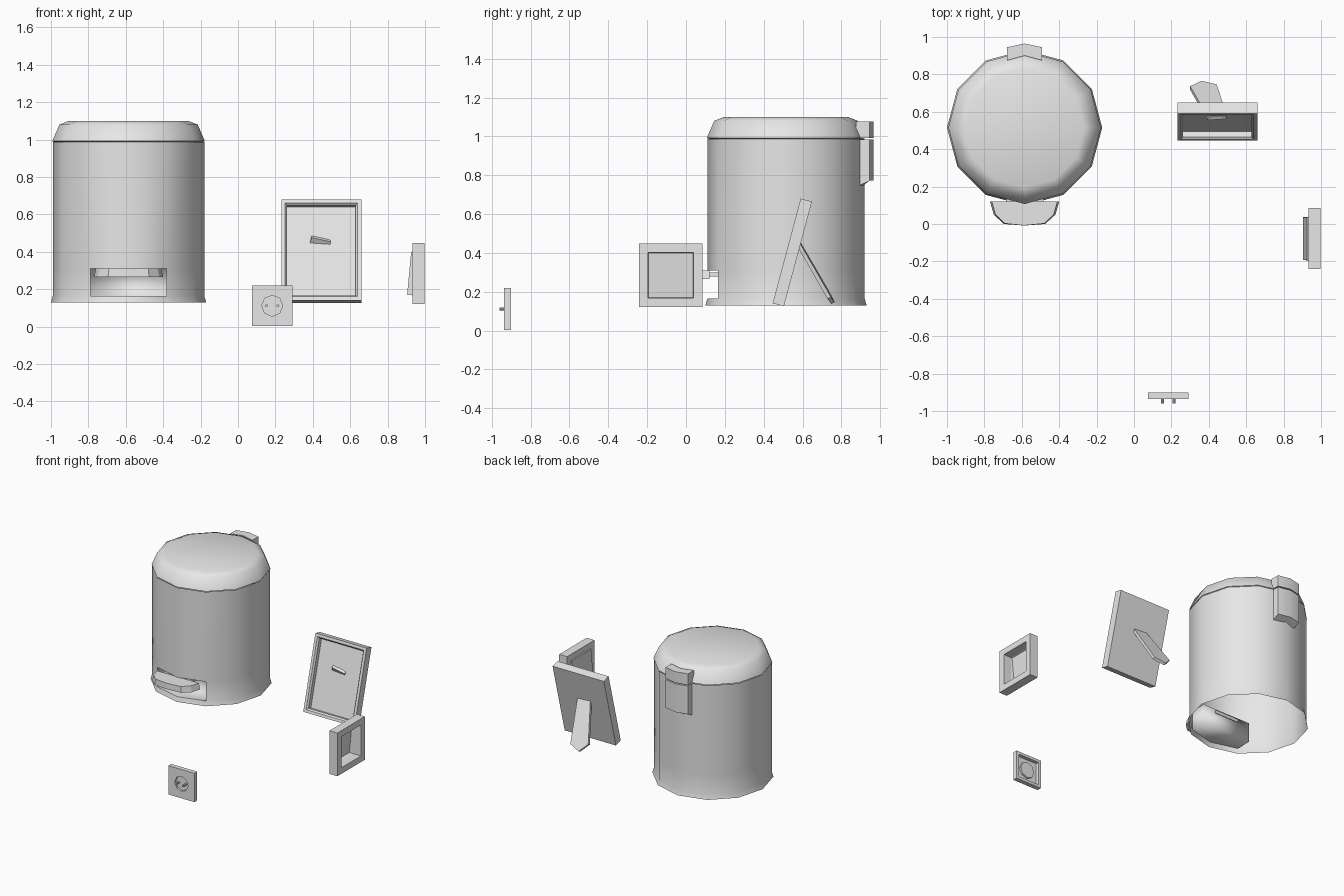
import bpy, bmesh
from math import sin, cos, pi, radians
from mathutils import Vector, Matrix

cube = bpy.data.objects.get("Cube")
if cube:
    bpy.data.objects.remove(cube, do_unlink=True)

grey = bpy.data.materials.new("light_grey")
grey.use_nodes = True
grey.diffuse_color = (0.8, 0.8, 0.8, 1)
grey.node_tree.nodes["Principled BSDF"].inputs["Base Color"].default_value = (0.8, 0.8, 0.8, 1)


def loft(name, rings, start=True, end=True, wrap=False, skip=None, smooth=None, flip=False, matrix=None):
    """Bridge equal-sized rings of points; cap the ends or wrap round to the first ring."""
    bm = bmesh.new()
    rows = [[bm.verts.new(p) for p in ring] for ring in rings]
    n = len(rows[0])
    pairs = list(zip(rows, rows[1:])) + ([(rows[-1], rows[0])] if wrap else [])
    for k, (a, b) in enumerate(pairs):
        for i in range(n):
            if skip and skip(k, i):
                continue
            j = (i + 1) % n
            bm.faces.new((a[i], a[j], b[j], b[i]))
    if start and not wrap:
        bm.faces.new(rows[0][::-1])
    if end and not wrap:
        bm.faces.new(rows[-1])
    bmesh.ops.recalc_face_normals(bm, faces=bm.faces)
    if flip:
        bmesh.ops.reverse_faces(bm, faces=bm.faces)
    mesh = bpy.data.meshes.new(name)
    bm.to_mesh(mesh)
    bm.free()
    mesh.materials.append(grey)
    obj = bpy.data.objects.new(name, mesh)
    bpy.context.collection.objects.link(obj)
    if matrix:
        obj.matrix_world = matrix
    if smooth:
        bpy.ops.object.select_all(action='DESELECT')
        obj.select_set(True)
        bpy.context.view_layer.objects.active = obj
        bpy.ops.object.shade_smooth_by_angle(angle=radians(smooth))
    return obj


# --- Pedal bin ---
CX, CY = -0.585, 0.515
R = 0.405


def circle(r, z, n=12):
    return [(CX + r * cos(2 * pi * i / n), CY + r * sin(2 * pi * i / n), z) for i in range(n)]


def outline(points, z):
    """Outline around the bin's axis in x, at a constant height."""
    return [(CX + x, y, z) for x, y in points]


def mirrored(half):
    """Complete a half outline (x >= 0) across the bin's middle plane."""
    return half + [(-x, y) for x, y in reversed(half) if x > 0]


# open-bottomed body, with the two front facets of the pedal band left out
loft("bin_body", [circle(0.415, 0.13), circle(R, 0.165), circle(R, 0.31), circle(R, 0.987)],
     start=False, end=False, skip=lambda k, i: k == 1 and i in (8, 9), smooth=40)
loft("bin_lid", [circle(0.398, 0.987), circle(0.408, 0.992), circle(0.37, 1.08), circle(0.32, 1.1)],
     start=False, smooth=60)

# pedal recess: the front two sides stay open
fx, fy = R * cos(pi / 3), CY - R * sin(pi / 3)
niche = [(-fx, fy), (0, CY - R), (fx, fy), (fx, 0.285), (-fx, 0.285)]
loft("pedal_recess", [outline(niche, 0.165), outline(niche, 0.31)],
     skip=lambda k, i: i < 2, smooth=100, flip=True)

# pedal and its neck
pedal_top = mirrored([(0, -0.008), (0.105, 0.003), (0.155, 0.05), (0.175, 0.12)])
pedal_low = mirrored([(0, -0.008), (0.11, 0.0), (0.165, 0.05), (0.185, 0.12)])
loft("pedal", [outline(pedal_low, 0.265), outline(pedal_top, 0.31)])
neck = [(-0.1, 0.11), (0.1, 0.11), (0.1, 0.29), (-0.1, 0.29)]
loft("pedal_neck", [outline(neck, 0.278), outline(neck, 0.3)])

# two-part hinge at the back
hinge_lid = [(-0.093, 0.945), (0, 0.965), (0.093, 0.945), (0.093, 0.875), (0, 0.9), (-0.093, 0.875)]
loft("hinge_upper", [outline(hinge_lid, 0.993), outline(hinge_lid, 1.077)], smooth=30)
hinge_low = [(CX + x, y, 0.738 if y < 0.92 else 0.772) for x, y in hinge_lid]
loft("hinge_lower", [hinge_low, outline(hinge_lid, 0.985)], smooth=30)

# --- Picture frame, leaning back ---
FW, FH = 0.2135, 0.558


def frame_rect(inset, y):
    x, lo, hi = FW - inset, inset, FH - inset
    return [(-x, y, lo), (x, y, lo), (x, y, hi), (-x, y, hi)]


lean = Matrix.Translation((0.4455, 0.446, 0.141)) @ Matrix.Rotation(radians(-15), 4, 'X')
loft("picture_frame", [frame_rect(0, 0.06), frame_rect(0, 0), frame_rect(0.02, 0),
                       frame_rect(0.03, 0.012), frame_rect(0.03, 0.042)], matrix=lean)

# pointed, skewed support leg
top, tip = Vector((0.445, 0.567, 0.47)), Vector((0.36, 0.757, 0.142))
down = (tip - top).normalized()
side = Vector((0.97, 0.08, -0.24))
side = (side - down * side.dot(down)).normalized()
out = side.cross(down)
length = (tip - top).length
shape = [(-0.052, 0), (0.052, 0), (0.073, length - 0.05), (0, length), (-0.073, length - 0.05)]
loft("frame_leg", [[top + side * s + down * d + out * t for s, d in shape] for t in (-0.01, 0.01)])

# --- Wall switch ---
SY, SZ = -0.078, 0.285


def switch_rect(half, x, slope=0.0):
    return [(x + slope * (1 if b > 0 else 0), SY + a * half, SZ + b * half)
            for a, b in ((-1, -1), (1, -1), (1, 1), (-1, 1))]


loft("switch_surround", [switch_rect(0.163, 0.932), switch_rect(0.163, 0.998),
                         switch_rect(0.117, 0.998), switch_rect(0.117, 0.932)], wrap=True)
loft("switch_rocker", [switch_rect(0.117, 0.932), switch_rect(0.114, 0.904, 0.022)], start=False)

# --- Wall socket ---
OX, OZ = 0.183, 0.112
compass = [(1, 0), (1, 1), (0, 1), (-1, 1), (-1, 0), (-1, -1), (0, -1), (1, -1)]


def square(half, y):
    return [(OX + a * half, y, OZ + b * half) for a, b in compass]


def ring(r, y, x=OX, z=OZ):
    return [(x + r * cos(i * pi / 4), y, z + r * sin(i * pi / 4)) for i in range(8)]


# shell with a hollow back and a shallow cup in the front
loft("socket_plate", [ring(0.056, -0.922), ring(0.056, -0.936), square(0.1085, -0.936),
                      square(0.1085, -0.902), square(0.088, -0.902), square(0.088, -0.928),
                      ring(0.06, -0.928), ring(0.06, -0.914)])
for label, dx in (("right", -0.03), ("left", 0.03)):
    loft(label + "_socket_pin", [ring(0.008, -0.915, OX + dx), ring(0.008, -0.961, OX + dx)])
